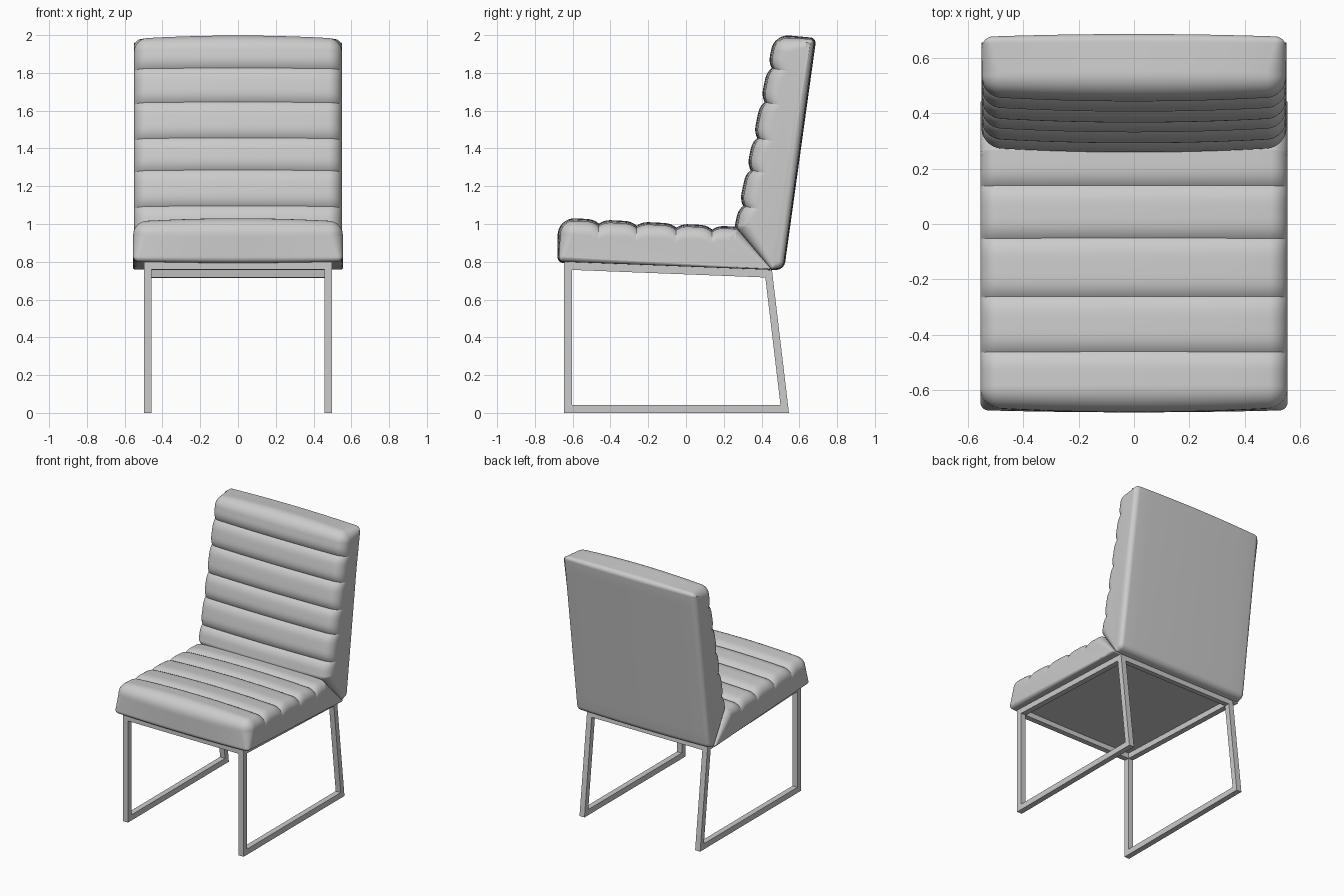
import bpy, bmesh, math
from mathutils import Vector

cube = bpy.data.objects.get("Cube")
if cube:
    bpy.data.objects.remove(cube, do_unlink=True)

grey = bpy.data.materials.new("plain_grey")
grey.use_nodes = True
grey.diffuse_color = (0.6, 0.6, 0.6, 1)
grey.node_tree.nodes["Principled BSDF"].inputs["Base Color"].default_value = (0.6, 0.6, 0.6, 1)


def finish(name, bm, smooth):
    """Turn a bmesh into a named, coloured object."""
    bmesh.ops.recalc_face_normals(bm, faces=bm.faces)
    mesh = bpy.data.meshes.new(name)
    bm.to_mesh(mesh)
    bm.free()
    mesh.materials.append(grey)
    obj = bpy.data.objects.new(name, mesh)
    bpy.context.collection.objects.link(obj)
    if smooth:
        bpy.ops.object.select_all(action='DESELECT')
        obj.select_set(True)
        bpy.context.view_layer.objects.active = obj
        bpy.ops.object.shade_smooth_by_angle(angle=math.radians(40))
    return obj


def side_outline(corners, tufted_edge, axis, grooves, depth=0.022, reach=0.07):
    """Rounded side profile as (point, normal, edge radius), with grooves along one edge.
    Each corner is (y, z, corner rounding, radius across the width)."""
    count = len(corners)
    pts = [Vector(c[:2]) for c in corners]
    dirs = [(pts[(i + 1) % count] - pts[i]).normalized() for i in range(count)]
    normals = [Vector((-d.y, d.x)) for d in dirs]
    arcs = []
    for i, (y, z, rounding, radius) in enumerate(corners):
        n0, n1 = normals[i - 1], normals[i]
        centre = pts[i] - (n0 + n1) * rounding / (1 + n0.dot(n1))
        arc = []
        for k in range(9):
            n = n0.slerp(n1, k / 8)
            arc.append((centre + n * rounding, n, radius))
        arcs.append(arc)
    outline = []
    for i in range(count):
        outline += arcs[i]
        a, b = arcs[i][-1], arcs[(i + 1) % count][0]
        stops, steps = [0, 1], 6
        if i == tufted_edge:
            cuts = [(g - a[0][axis]) / (b[0][axis] - a[0][axis]) for g in grooves]
            stops, steps = [0] + cuts + [1], 14
        length = (b[0] - a[0]).length
        for s0, s1 in zip(stops, stops[1:]):
            for k in range(1, steps + 1):
                # samples gather at the grooves
                t = s0 + (s1 - s0) * (1 - math.cos(math.pi * k / steps)) / 2
                if t > 0.999:
                    continue
                p = a[0].lerp(b[0], t)
                if i == tufted_edge:
                    near = min(abs(t - c) for c in cuts) * length
                    p = p - normals[i] * depth * max(0, 1 - near / reach) ** 2.5
                outline.append((p, normals[i], a[2] + (b[2] - a[2]) * t))
    return outline


def cushion(name, outline, half_width, crown=0.25):
    """Loft the side profile across the width, with rounded ends and a soft crown."""
    bm = bmesh.new()
    bends = [math.pi / 2 * k / 8 for k in range(8, -1, -1)]
    stations = [(-1, a, 1) for a in bends]
    stations += [(1, 0, f / 5) for f in range(-4, 5)]
    stations += [(1, a, 1) for a in reversed(bends)]
    rings = []
    for side, bend, fraction in stations:
        ring = []
        for p, n, r in outline:
            x = side * fraction * (half_width - r + r * math.sin(bend))
            inset = r * (1 - math.cos(bend)) + crown * r * (x / half_width) ** 2
            q = p - n * inset
            ring.append(bm.verts.new((x, q.x, q.y)))
        rings.append(ring)
    count = len(outline)
    for r0, r1 in zip(rings, rings[1:]):
        for i in range(count):
            j = (i + 1) % count
            bm.faces.new((r0[i], r0[j], r1[j], r1[i]))
    bm.faces.new(rings[0])
    bm.faces.new(rings[-1])
    return finish(name, bm, True)


# Upholstered seat
seat = side_outline(
    [(-0.68, 0.795, 0.03, 0.03), (-0.68, 1.035, 0.09, 0.07),
     (0.28, 0.985, 0.03, 0.06), (0.46, 0.755, 0.01, 0.01)],
    1, 0, [-0.46, -0.26, -0.05, 0.14])
cushion("seat_cushion", seat, 0.555)

# Upholstered backrest
back = side_outline(
    [(0.45, 0.755, 0.02, 0.02), (0.255, 0.975, 0.05, 0.07), (0.468, 2.005, 0.09, 0.07),
     (0.69, 1.985, 0.03, 0.04), (0.52, 0.76, 0.05, 0.03)],
    1, 1, [1.10, 1.29, 1.46, 1.65, 1.83])
cushion("backrest_cushion", back, 0.55)


def prism(name, loops, x0, x1):
    """Extrude a (y, z) shape between two x values; a second loop makes a hole."""
    bm = bmesh.new()
    layers = [[[bm.verts.new((x, y, z)) for y, z in loop] for loop in loops] for x in (x0, x1)]
    count = len(loops[0])
    for i in range(count):
        j = (i + 1) % count
        for near, far in zip(*layers):
            bm.faces.new((near[i], near[j], far[j], far[i]))
        if len(loops) == 2:
            for outer, inner in layers:
                bm.faces.new((outer[i], outer[j], inner[j], inner[i]))
    if len(loops) == 1:
        for layer in layers:
            bm.faces.new(layer[0])
    return finish(name, bm, False)


# Square-tube side frames
outer = [(-0.645, 0), (-0.645, 0.80), (0.455, 0.757), (0.545, 0)]
inner = [(-0.603, 0.042), (-0.603, 0.757), (0.42, 0.717), (0.50, 0.042)]
prism("left_leg_frame", [outer, inner], 0.457, 0.498)
prism("right_leg_frame", [outer, inner], -0.498, -0.457)

# Cross rails under the seat
prism("front_rail", [[(-0.645, 0.758), (-0.645, 0.80), (-0.603, 0.798), (-0.603, 0.757)]], -0.457, 0.457)
prism("back_rail", [[(0.42, 0.717), (0.413, 0.759), (0.455, 0.757), (0.46, 0.715)]], -0.457, 0.457)
